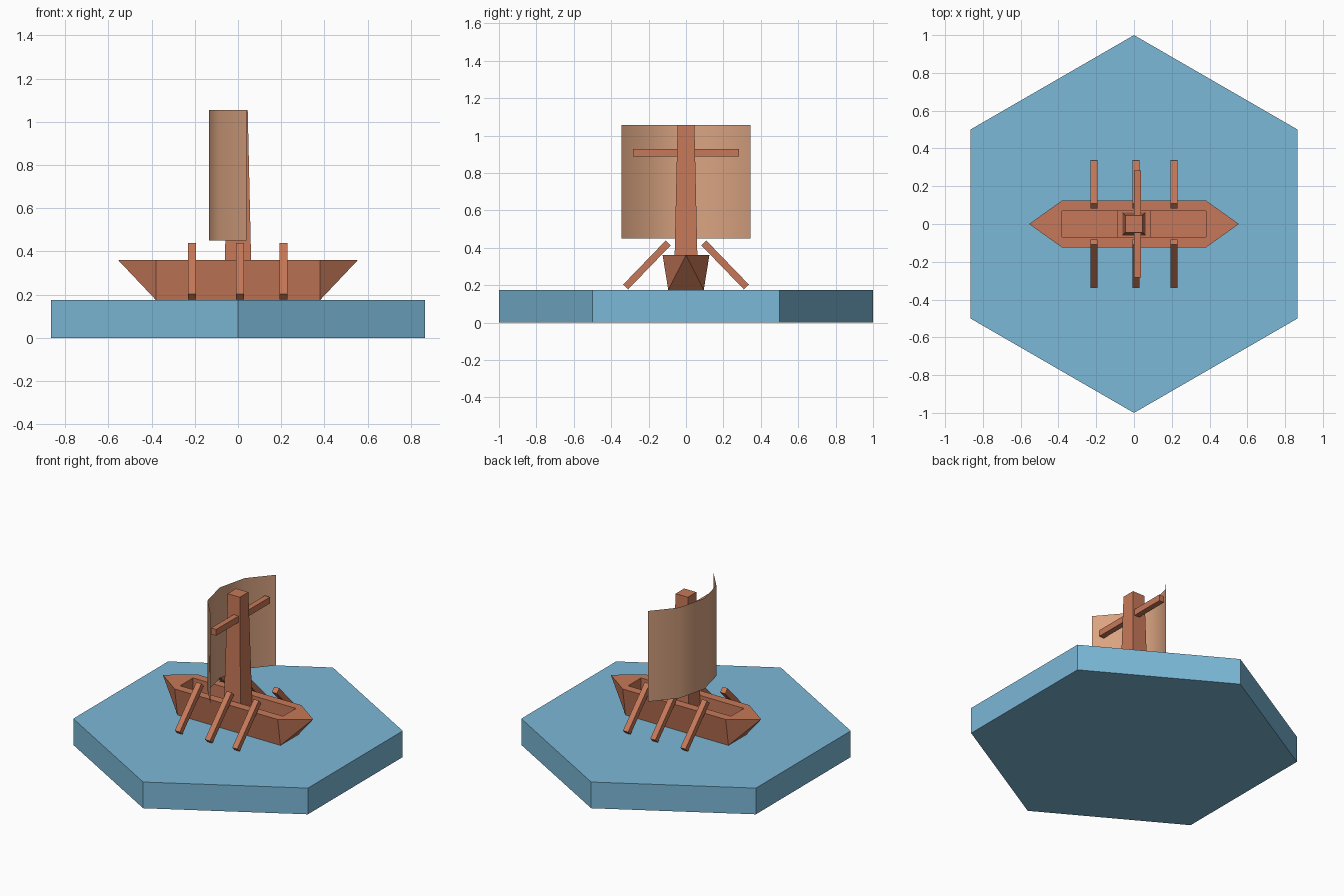
import bpy, bmesh, math
from mathutils import Matrix, Vector

if "Cube" in bpy.data.objects:
    bpy.data.objects.remove(bpy.data.objects["Cube"])


def material(name, rgb):
    m = bpy.data.materials.new(name)
    m.diffuse_color = (*rgb, 1)
    m.use_nodes = True
    m.node_tree.nodes["Principled BSDF"].inputs["Base Color"].default_value = m.diffuse_color
    return m


WATER = material("water blue", (0.20, 0.48, 0.68))
WOOD = material("reddish wood", (0.57, 0.19, 0.10))
CLOTH = material("tan cloth", (0.70, 0.37, 0.22))


def finish(name, bm, mat, fix_normals=True):
    if fix_normals:
        bmesh.ops.recalc_face_normals(bm, faces=bm.faces)
    me = bpy.data.meshes.new(name)
    bm.to_mesh(me)
    bm.free()
    me.materials.append(mat)
    ob = bpy.data.objects.new(name, me)
    bpy.context.collection.objects.link(ob)
    return ob


def loft(name, bottom, top, mat):
    """Solid between two rings of equal point count."""
    bm = bmesh.new()
    a = [bm.verts.new(p) for p in bottom]
    b = [bm.verts.new(p) for p in top]
    bm.faces.new(a)
    bm.faces.new(b)
    for i in range(len(a)):
        j = (i + 1) % len(a)
        bm.faces.new((a[i], a[j], b[j], b[i]))
    return finish(name, bm, mat)


def rect(hx, hy, z):
    return [(-hx, -hy, z), (hx, -hy, z), (hx, hy, z), (-hx, hy, z)]


def box(name, center, size, mat, tilt=0):
    bm = bmesh.new()
    bmesh.ops.create_cube(bm, size=1)
    m = (Matrix.Translation(center) @ Matrix.Rotation(tilt, 4, 'X')
         @ Matrix.Diagonal((*size, 1)))
    bmesh.ops.transform(bm, matrix=m, verts=bm.verts)
    return finish(name, bm, mat)


# Hexagonal water tile, corners on the y axis
hexagon = [(math.cos(math.radians(30 + 60 * i)), math.sin(math.radians(30 + 60 * i)))
           for i in range(6)]
loft("water_tile", [(x, y, 0) for x, y in hexagon],
     [(x, y, 0.175) for x, y in hexagon], WATER)

# Hull: rectangular keel, pointed deck, sunken rectangular well
DECK, KEEL, FLOOR = 0.36, 0.175, 0.26
bm = bmesh.new()
keel = [bm.verts.new(p) for p in rect(0.38, 0.095, KEEL)]
rim = [bm.verts.new(p) for p in rect(0.38, 0.125, DECK)]
well = [bm.verts.new(p) for p in rect(0.38, 0.068, DECK)]
floor = [bm.verts.new(p) for p in rect(0.38, 0.068, FLOOR)]
stern = bm.verts.new((-0.555, 0, DECK))
bow = bm.verts.new((0.555, 0, DECK))
bm.faces.new(keel)
bm.faces.new(floor)
for a, b in ((0, 1), (2, 3)):                       # long sides and side decks
    bm.faces.new((keel[a], keel[b], rim[b], rim[a]))
    bm.faces.new((rim[a], rim[b], well[b], well[a]))
for tip, a, b in ((bow, 1, 2), (stern, 3, 0)):      # pointed ends
    bm.faces.new((keel[a], keel[b], tip))
    bm.faces.new((keel[a], tip, rim[a]))
    bm.faces.new((keel[b], rim[b], tip))
    bm.faces.new((rim[a], tip, rim[b], well[b], well[a]))
for i in range(4):                                  # well walls
    j = (i + 1) % 4
    bm.faces.new((well[i], well[j], floor[j], floor[i]))
finish("hull", bm, WOOD)

# Mast step, tapered mast and yard
box("mast_step", (0, 0, 0.28), (0.18, 0.136, 0.05), WOOD)
loft("mast", rect(0.063, 0.063, 0.26), rect(0.045, 0.045, 1.055), WOOD)
box("yard", (0.019, 0, 0.908), (0.037, 0.566, 0.042), WOOD)

# Three oars on each side
for i, x in enumerate((-0.213, 0.01, 0.211)):
    for label, s in (("left", 1), ("right", -1)):
        box(f"oar_{label}_{i + 1}", (x, s * 0.209, 0.308),
            (0.037, 0.328, 0.037), WOOD, tilt=-s * math.radians(46))

# Thin billowed sail: smooth arc of four strips
R, HALF = 0.4276, math.radians(53.8)
bm = bmesh.new()
cols = []
for i in range(5):
    t = HALF * (i / 2 - 1)
    x, y = -0.135 + R * (1 - math.cos(t)), R * math.sin(t)
    cols.append([bm.verts.new((x, y, z)) for z in (0.45, 1.055)])
for a, b in zip(cols, cols[1:]):
    f = bm.faces.new((a[0], b[0], b[1], a[1]))
    f.smooth = True
finish("sail", bm, CLOTH, fix_normals=False)
